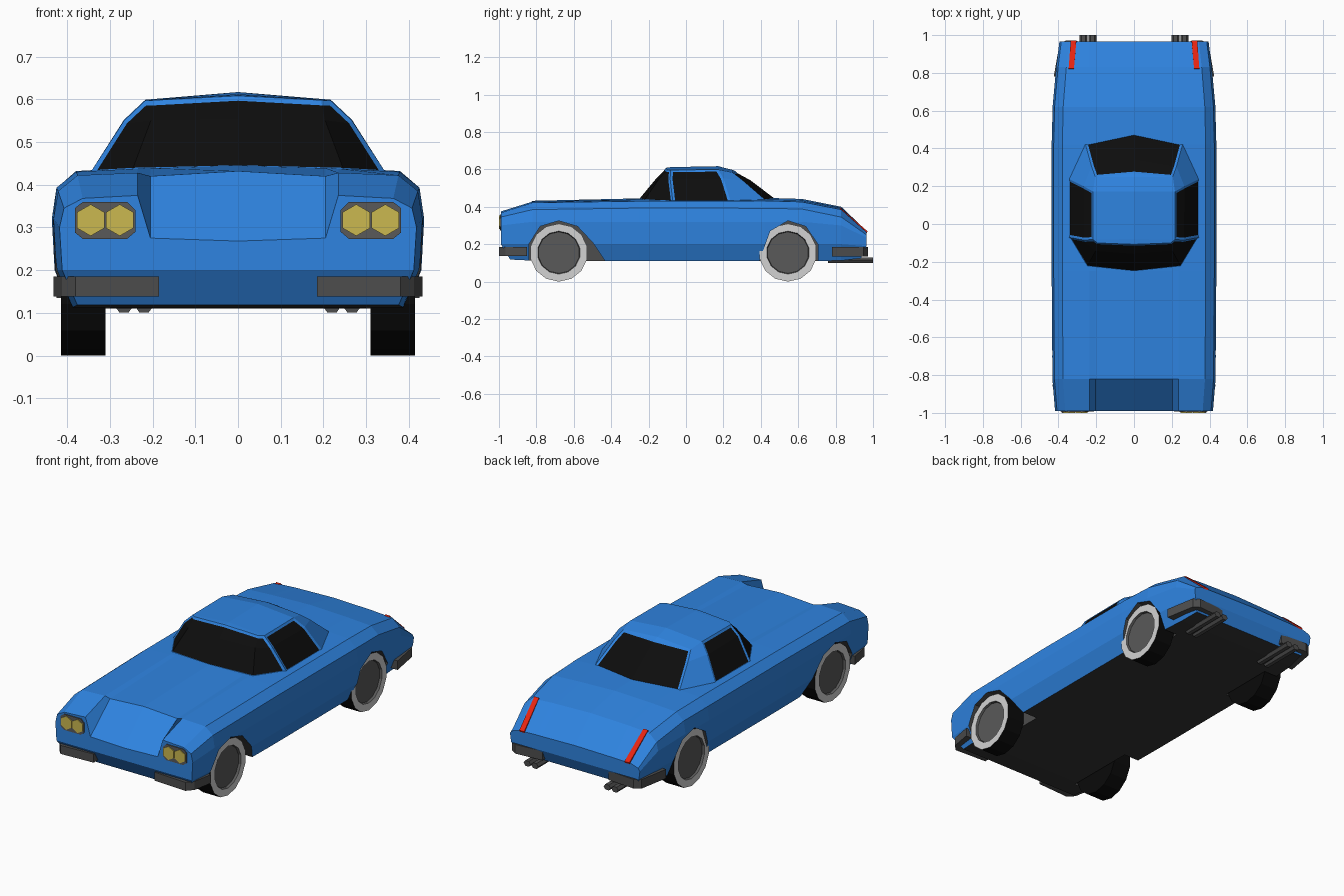
import bpy, bmesh, math
from mathutils import Vector

if "Cube" in bpy.data.objects:
    bpy.data.objects.remove(bpy.data.objects["Cube"])


def material(name, r, g, b):
    m = bpy.data.materials.new(name)
    m.diffuse_color = (r, g, b, 1)
    m.use_nodes = True
    m.node_tree.nodes["Principled BSDF"].inputs["Base Color"].default_value = m.diffuse_color
    return m


BLUE = material("blue paint", .028, .23, .75)
GLASS = material("black glass", .004, .004, .004)
TYRE = material("tyre black", .003, .003, .003)
UNDER = material("underside grey", .035, .035, .035)
TRIM = material("trim grey", .075, .075, .075)
HUB = material("hub grey", .1, .1, .1)
WHITE = material("whitewall", .65, .65, .65)
YELLOW = material("lamp yellow", .6, .48, .08)
RED = material("tail red", .8, .018, .006)


def finish(name, bm, mats):
    me = bpy.data.meshes.new(name)
    bm.to_mesh(me)
    bm.free()
    for m in mats:
        me.materials.append(m)
    ob = bpy.data.objects.new(name, me)
    bpy.context.collection.objects.link(ob)
    return ob


def add_prism(bm, pts, offset, side=1):
    """Closed prism from a 3D polygon, mirrored in x when side is -1."""
    off = Vector(offset)
    rows = [[bm.verts.new((side * q.x, q.y, q.z)) for q in (Vector(p) + off * t for p in pts)]
            for t in (0, 1)]
    n = len(pts)
    bm.faces.new(rows[0])
    cap = bm.faces.new(rows[1])
    for i in range(n):
        j = (i + 1) % n
        bm.faces.new((rows[0][i], rows[0][j], rows[1][j], rows[1][i]))
    bmesh.ops.recalc_face_normals(bm, faces=bm.faces)
    return cap


def pair(name, shapes, offset, mat):
    """Left and right copies of a set of prisms."""
    for side, label in ((1, "right"), (-1, "left")):
        bm = bmesh.new()
        for pts in shapes:
            add_prism(bm, pts, offset, side)
        finish(f"{name}_{label}", bm, [mat])


def ring(bm, half, centre_first):
    """Mirror a half outline into a full ring of vertices."""
    back = half[-2:0:-1] if centre_first else half[-2::-1]
    return [bm.verts.new(p) for p in half + [(-x, y, z) for x, y, z in back]]


def bridge(bm, a, b):
    n = len(a)
    return [bm.faces.new((a[i], a[(i + 1) % n], b[(i + 1) % n], b[i])) for i in range(n)]


# Body: loft of cross-sections
# y, y of bottom, half width, then z of bottom, lower, mid, shoulder, edge, fender, hood, centre
SECTIONS = [
    (-.99, -.94, .418, .118, .20, .30, .345, .368, .375, .275, .268),
    (-.82, -.82, .432, .112, .20, .32, .385, .422, .428, .420, .432),
    (-.25, -.25, .436, .11, .20, .32, .393, .430, .438, .439, .445),
    (.42, .42, .436, .11, .20, .32, .392, .432, .440, .441, .448),
    (.62, .62, .431, .11, .20, .32, .388, .426, .434, .435, .442),
    (.83, .83, .412, .112, .20, .30, .345, .385, .393, .394, .400),
    (.965, .935, .395, .125, .19, .235, .25, .264, .268, .268, .272),
]
bm = bmesh.new()
rings = []
for y, yb, w, *z in SECTIONS:
    xs = [w * .9, w * .985, w, w * .975, w * .87, .235, .205, 0]
    half = [(x, yb if i == 0 else y, z[i]) for i, x in enumerate(xs)]
    rings.append(ring(bm, half, False))
for a, b in zip(rings, rings[1:]):
    bridge(bm, a, b)
for r in (rings[0], rings[-1]):
    bm.faces.new((r[0], r[1], r[-2], r[-1]))
    bm.faces.new(r[1:-1])
bmesh.ops.recalc_face_normals(bm, faces=bm.faces)
for f in bm.faces:
    f.material_index = 1 if f.normal.z < -.9 else 0
body = finish("body", bm, [BLUE, UNDER, TRIM])

# Wheel arches cut from the body
ARCHES = [
    [(-.84, 0), (-.84, .2), (-.78, .295), (-.68, .325), (-.58, .295), (-.5, .21), (-.43, .105), (-.43, 0)],
    [(.39, 0), (.39, .105), (.45, .27), (.545, .325), (.64, .295), (.705, .2), (.705, 0)],
]
bm = bmesh.new()
for side in (1, -1):
    for arch in ARCHES:
        add_prism(bm, [(.3, y, z) for y, z in arch], (.2, 0, 0), side)
for f in bm.faces:
    f.material_index = 2
cutter = finish("arch_cutter", bm, [BLUE, UNDER, TRIM])
cutter.hide_render = True
mod = body.modifiers.new("arches", 'BOOLEAN')
mod.operation = 'DIFFERENCE'
mod.solver = 'EXACT'
mod.object = cutter
bpy.context.view_layer.objects.active = body
bpy.ops.object.modifier_apply(modifier=mod.name)
bpy.data.objects.remove(cutter)

# Cabin: three rings, a ridged roof and inset windows
BASE = [(0, -.257, .437), (.25, -.228, .43), (.348, -.07, .425),
        (.348, .24, .425), (.26, .432, .43), (0, .487, .437)]
MID = [(0, -.16, .555), (.205, -.145, .553), (.267, -.085, .55),
       (.267, .2, .552), (.225, .305, .54), (0, .345, .545)]
TOP = [(0, -.108, .608), (.195, -.1, .598), (.217, -.082, .597),
       (.217, .172, .599), (.205, .25, .583), (0, .268, .588)]
bm = bmesh.new()
r0, r1, r2 = [ring(bm, h, True) for h in (BASE, MID, TOP)]
walls = [bridge(bm, r0, r1), bridge(bm, r1, r2)]
bm.faces.new(r0)
spine = [r2[0]] + [bm.verts.new((0, y, z)) for y, z in
                   ((-.1, .61), (-.08, .612), (.172, .617), (.25, .597))] + [r2[5]]
for i in range(5):
    for a, b in ((r2[i], r2[i + 1]), (r2[-i], r2[-i - 1])):
        quad = dict.fromkeys((a, b, spine[i + 1], spine[i]))
        bm.faces.new(list(quad))
bmesh.ops.recalc_face_normals(bm, faces=bm.faces)
for segments in ((8, 9, 0, 1), (2,), (7,), (4, 5)):
    panes = [w[k] for w in walls for k in segments]
    bmesh.ops.inset_region(bm, faces=panes, thickness=.013, depth=-.003,
                           use_boundary=True, use_even_offset=True)
    for f in panes:
        f.material_index = 1
finish("cabin", bm, [BLUE, GLASS])

# Wheels: black tread, white ring, recessed grey hub
for end, yc in (("front", -.68), ("rear", .545)):
    for side, label in ((1, "right"), (-1, "left")):
        bm = bmesh.new()
        circle = [(.31, yc + .155 * math.sin(k * math.tau / 14), .155 - .155 * math.cos(k * math.tau / 14))
                  for k in range(14)]
        cap = add_prism(bm, circle, (.105, 0, 0), side)
        ring_faces = bmesh.ops.inset_region(bm, faces=[cap], thickness=.04, depth=0)["faces"]
        for f in ring_faces:
            f.material_index = 1
        cap.material_index = 2
        bmesh.ops.inset_region(bm, faces=[cap], thickness=.004, depth=-.012)
        finish(f"{end}_wheel_{label}", bm, [TYRE, WHITE, HUB])

# Wraparound bumpers
FRONT = [(.185, -.99), (.38, -1), (.412, -.965), (.432, -.85), (.39, -.85), (.37, -.94), (.185, -.94)]
REAR = [(.2, .96), (.36, .972), (.395, .95), (.425, .78), (.385, .78), (.355, .92), (.2, .92)]
pair("front_bumper", [[(x, y, .138) for x, y in FRONT]], (0, 0, .047), TRIM)
pair("rear_bumper", [[(x, y, .135) for x, y in REAR]], (0, 0, .05), TRIM)

# Headlight surrounds and hexagonal lamps
PLATE = [(.24, .34), (.26, .36), (.363, .36), (.382, .345),
         (.382, .288), (.363, .273), (.26, .273), (.24, .29)]
pair("headlight_surround", [[(x, -.987, z) for x, z in PLATE]], (0, -.008, 0), HUB)
lamps = [[(cx + .037 * math.sin(k * math.tau / 6), -.993, .317 + .037 * math.cos(k * math.tau / 6))
          for k in range(6)] for cx in (.277, .345)]
pair("headlamps", lamps, (0, -.007, 0), YELLOW)

# Tail light strips lying on the sloping tail
pair("tail_light", [[(.318, .82, .387), (.346, .82, .387), (.335, .967, .26), (.305, .967, .26)]],
     (0, .004, .009), RED)

# Twin exhaust pipes
pipes = [[(cx + .021 * math.cos(k * math.tau / 6), .76, .115 + .017 * math.sin(k * math.tau / 6))
          for k in range(6)] for cx in (.22, .267)]
pair("exhaust_pipes", pipes, (0, .24, 0), TRIM)
